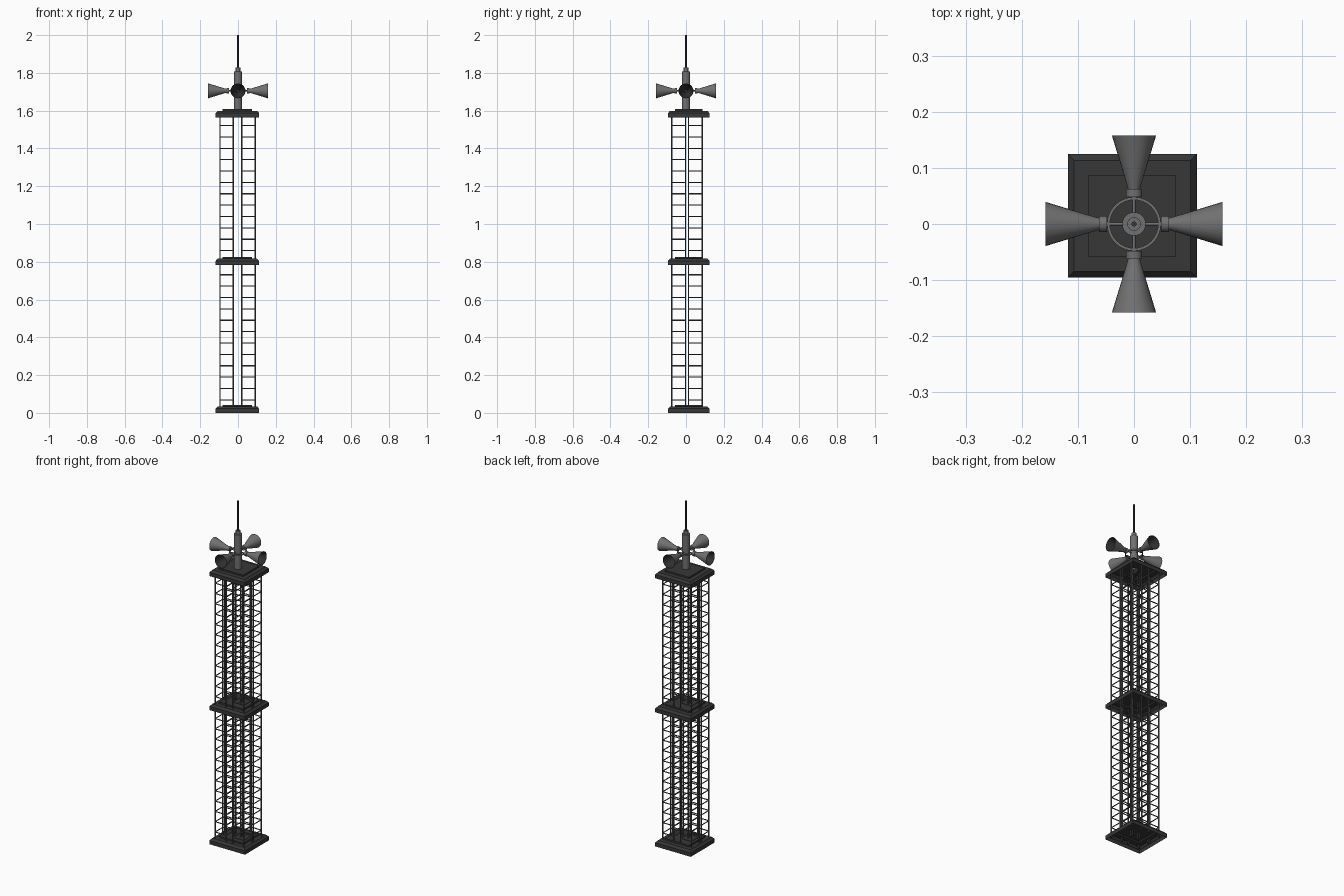
import bpy, bmesh, math
from mathutils import Vector, Matrix

if "Cube" in bpy.data.objects:
    bpy.data.objects.remove(bpy.data.objects["Cube"])

def mat(name, v):
    m = bpy.data.materials.new(name)
    m.diffuse_color = (v, v, v, 1)
    m.use_nodes = True
    m.node_tree.nodes["Principled BSDF"].inputs["Base Color"].default_value = m.diffuse_color
    return m

DARK = mat("dark_steel", 0.038)
GREY = mat("grey_metal", 0.165)
LATT = mat("lattice_steel", 0.10)
BLACK = mat("horn_inside", 0.03)
CX, CY = -0.003, 0.0145   # platform centre, slightly off the mast axis
LX, LY = -0.0025, 0.0055  # lattice centre

def finish(name, bm, mats, smooth=False):
    me = bpy.data.meshes.new(name)
    bm.to_mesh(me)
    bm.free()
    for m in mats:
        me.materials.append(m)
    ob = bpy.data.objects.new(name, me)
    bpy.context.collection.objects.link(ob)
    if smooth:
        bpy.ops.object.select_all(action='DESELECT')
        ob.select_set(True)
        bpy.context.view_layer.objects.active = ob
        bpy.ops.object.shade_smooth_by_angle(angle=math.radians(40))
    return ob

def rod(bm, a, b, r, n=12):
    a, b = Vector(a), Vector(b)
    d = b - a
    M = Matrix.Translation((a + b) / 2) @ d.to_track_quat('Z', 'Y').to_matrix().to_4x4()
    bmesh.ops.create_cone(bm, cap_ends=True, segments=n, radius1=r, radius2=r, depth=d.length, matrix=M)

def lathe(bm, prof, n=24, M=Matrix(), mats=None):
    # spin (radius, height) points about z
    rings = [[bm.verts.new(M @ Vector((r * math.cos(2 * math.pi * i / n), r * math.sin(2 * math.pi * i / n), z)))
              for i in range(n)] for r, z in prof]
    for k in range(len(rings) - 1):
        for i in range(n):
            j = (i + 1) % n
            f = bm.faces.new((rings[k][i], rings[k][j], rings[k + 1][j], rings[k + 1][i]))
            f.material_index = mats[k] if mats else 0
    bm.faces.new(rings[0][::-1])
    f = bm.faces.new(rings[-1])
    f.material_index = mats[-1] if mats else 0

def stacked(bm, levels):
    # rectangular sections (half x, half y, z) bridged upward, open below
    rings = [[bm.verts.new((CX + sx * hx, CY + sy * hy, z)) for sx, sy in ((-1, -1), (1, -1), (1, 1), (-1, 1))]
             for hx, hy, z in levels]
    for a, b in zip(rings, rings[1:]):
        for i in range(4):
            j = (i + 1) % 4
            bm.faces.new((a[i], a[j], b[j], b[i]))
    bm.faces.new(rings[-1])

# hollow platforms with chamfered rim and raised centre plate
for name, z in (("base_platform", 0), ("middle_platform", 0.783), ("top_platform", 1.565)):
    bm = bmesh.new()
    stacked(bm, [(0.115, 0.11, z), (0.115, 0.11, z + 0.022), (0.104, 0.099, z + 0.034),
                 (0.078, 0.073, z + 0.034), (0.078, 0.073, z + 0.043)])
    finish(name, bm, [DARK])

# four lattice columns per storey
for storey, z0, z1, first in (("lower", 0.012, 0.812, 0.069), ("upper", 0.795, 1.595, 0.859)):
    for sx in (-1, 1):
        for sy in (-1, 1):
            bm = bmesh.new()
            xs = [LX + sx * v for v in (0.022, 0.093)]
            ys = [LY + sy * v for v in (0.008, 0.080)]
            pts = [(xs[0], ys[0]), (xs[1], ys[0]), (xs[1], ys[1]), (xs[0], ys[1])]
            for i, p in enumerate(pts):
                q = pts[(i + 1) % 4]
                rod(bm, (*p, z0), (*p, z1), 0.0037)
                for k in range(12):
                    z = first + 0.0602 * k
                    rod(bm, (*p, z), (*q, z), 0.0028)
            side = ("left" if sx < 0 else "right") + ("_front" if sy < 0 else "_back")
            finish(f"{storey}_lattice_{side}", bm, [LATT], True)

# mast and antenna
bm = bmesh.new()
lathe(bm, [(0.021, 1.6), (0.021, 1.808), (0.012, 1.808), (0.012, 1.828)])
finish("mast", bm, [GREY], True)
bm = bmesh.new()
lathe(bm, [(0.0045, 1.82), (0.0045, 2.0)], 12)
finish("antenna", bm, [DARK], True)

# horn support ring with spokes
HZ = 1.705
bm = bmesh.new()
n = 32
sec = [(0.048, -0.004), (0.048, 0.004), (0.043, 0.004), (0.043, -0.004)]
rings = [[bm.verts.new((r * math.cos(2 * math.pi * i / n), r * math.sin(2 * math.pi * i / n), HZ + z))
          for r, z in sec] for i in range(n)]
for i in range(n):
    a, b = rings[i], rings[(i + 1) % n]
    for k in range(4):
        m = (k + 1) % 4
        bm.faces.new((a[k], b[k], b[m], a[m]))
for i in range(4):
    d = Vector((math.cos(i * math.pi / 2), math.sin(i * math.pi / 2), 0))
    rod(bm, d * 0.015 + Vector((0, 0, HZ)), d * 0.05 + Vector((0, 0, HZ)), 0.003, 12)
finish("horn_ring", bm, [GREY], True)

# four hollow loudspeaker horns with collars
for i, side in enumerate(("right", "back", "left", "front")):
    M = Matrix.Translation((0, 0, HZ)) @ Matrix.Rotation(i * math.pi / 2, 4, 'Z') @ Matrix.Rotation(math.pi / 2, 4, 'Y')
    bm = bmesh.new()
    lathe(bm, [(0.014, 0.048), (0.014, 0.062), (0.0105, 0.062), (0.015, 0.078), (0.0395, 0.158),
               (0.0375, 0.158), (0.013, 0.078), (0.008, 0.066)],
          24, M, [0, 0, 0, 0, 0, 1, 1])
    finish(f"horn_{side}", bm, [GREY, BLACK], True)
